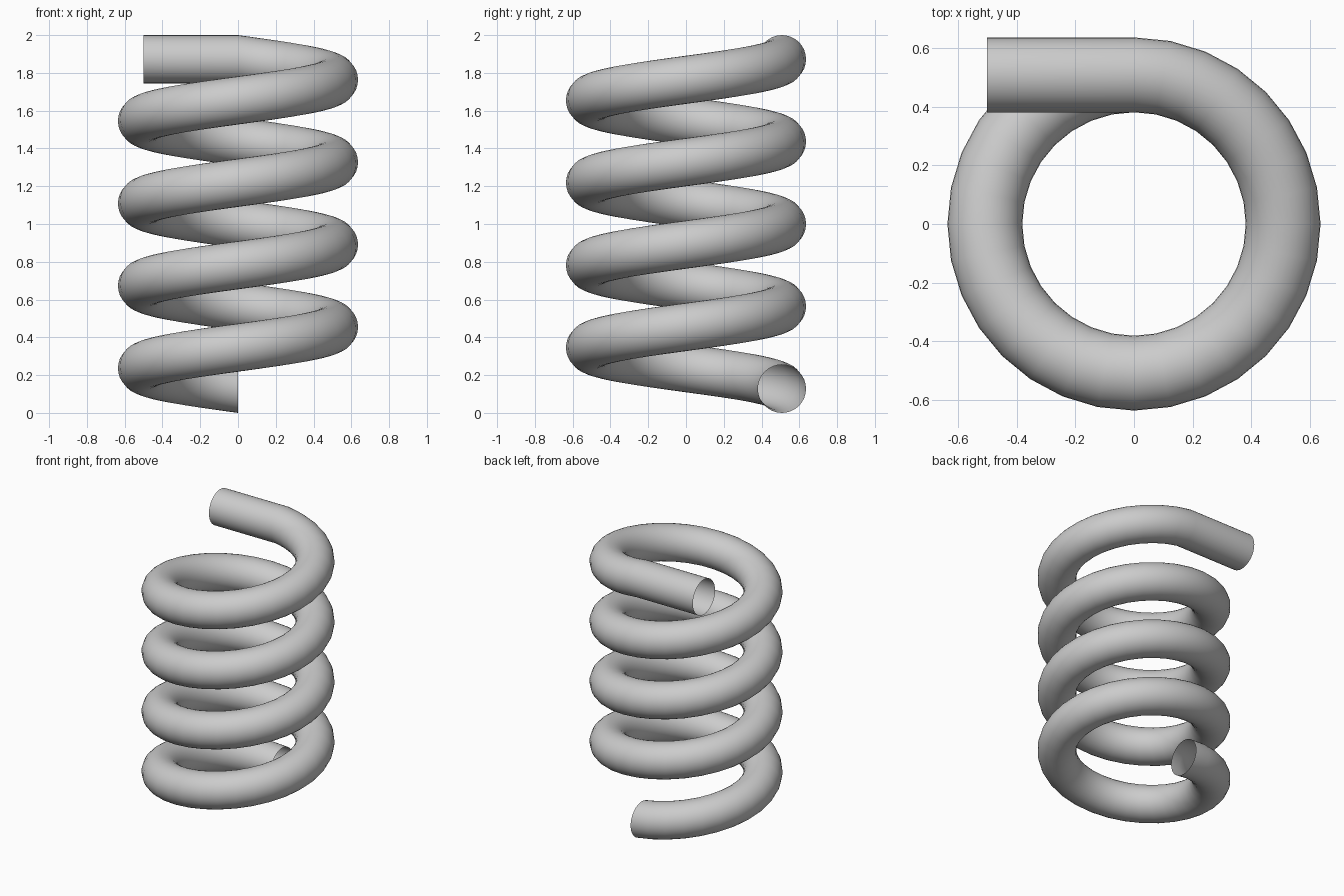
import bpy, bmesh
from math import sin, cos, pi

if "Cube" in bpy.data.objects:
    bpy.data.objects.remove(bpy.data.objects["Cube"])

COIL_R, TUBE_R = 0.508, 0.1275
TURNS, STEPS, SIDES = 4, 32, 32
Z0, Z1 = TUBE_R, 2.0 - TUBE_R

bm = bmesh.new()


def ring(x, y, z, a):
    """Upright circle of vertices at a path point, facing along the coil."""
    verts = []
    for i in range(SIDES):
        t = 2 * pi * i / SIDES
        r = TUBE_R * cos(t)
        verts.append(bm.verts.new((x + r * cos(a), y + r * sin(a), z + TUBE_R * sin(t))))
    return verts


# Coil: four turns starting at the back
rings = []
total = TURNS * STEPS
for k in range(total + 1):
    a = pi / 2 + 2 * pi * k / STEPS
    rings.append(ring(COIL_R * cos(a), COIL_R * sin(a), Z0 + (Z1 - Z0) * k / total, a))

# Straight tail at the top
rings.append(ring(-0.5, COIL_R, Z1, pi / 2))

# Tube wall, open at both ends
for p, q in zip(rings, rings[1:]):
    for i in range(SIDES):
        j = (i + 1) % SIDES
        bm.faces.new((p[i], p[j], q[j], q[i]))
bmesh.ops.recalc_face_normals(bm, faces=bm.faces)
for f in bm.faces:
    f.smooth = True

mesh = bpy.data.meshes.new("coil_tube")
bm.to_mesh(mesh)
bm.free()
bpy.context.collection.objects.link(bpy.data.objects.new("coil_tube", mesh))
